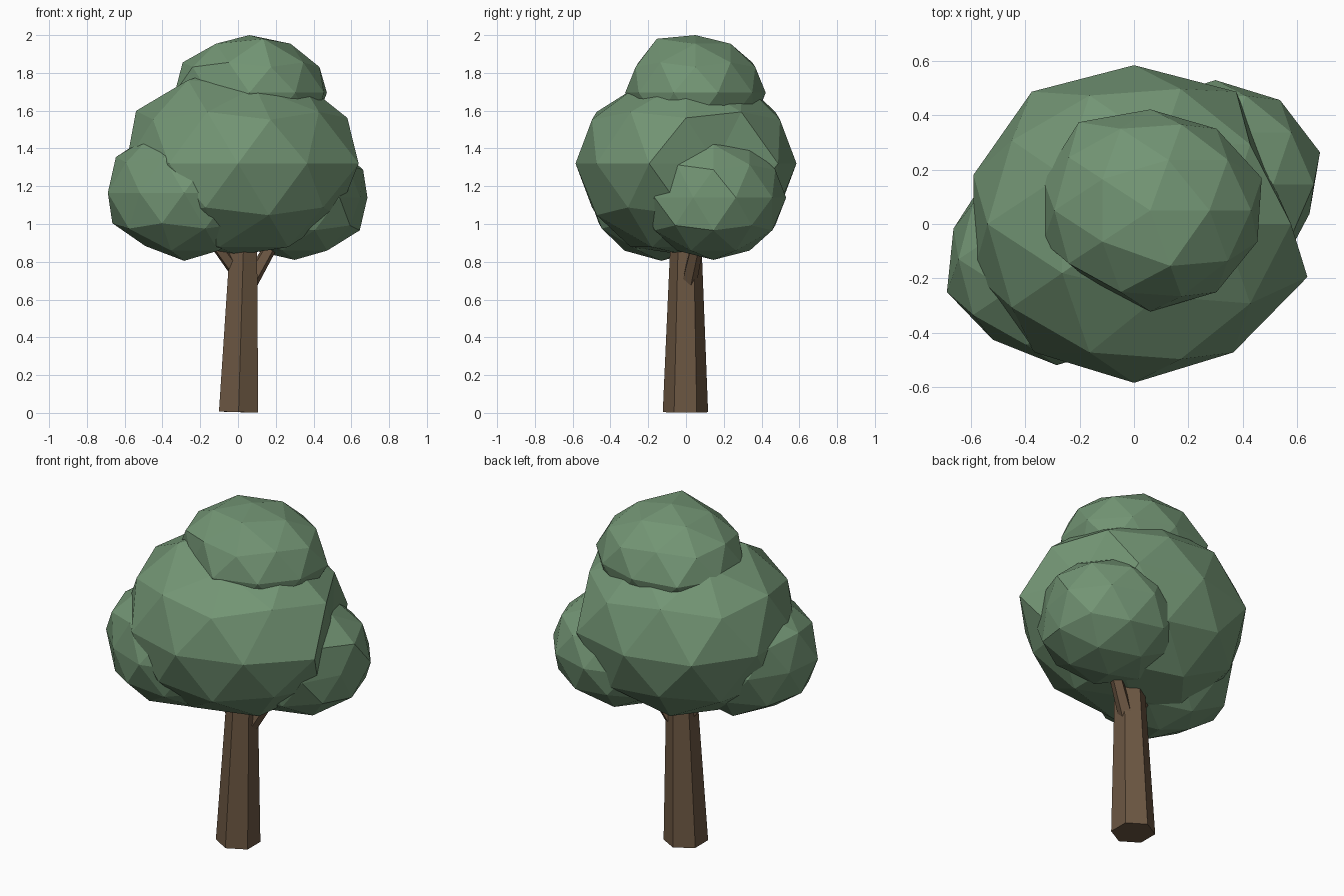
import bpy, bmesh
from mathutils import Vector, Matrix

if "Cube" in bpy.data.objects:
    bpy.data.objects.remove(bpy.data.objects["Cube"])


def material(name, rgb):
    m = bpy.data.materials.new(name)
    m.diffuse_color = (*rgb, 1)
    m.use_nodes = True
    m.node_tree.nodes["Principled BSDF"].inputs["Base Color"].default_value = m.diffuse_color
    return m


LEAF = material("leaf green", (0.17, 0.30, 0.175))
BARK = material("bark brown", (0.15, 0.095, 0.055))


def finish(name, bm, mat):
    mesh = bpy.data.meshes.new(name)
    bm.to_mesh(mesh)
    bm.free()
    mesh.materials.append(mat)
    obj = bpy.data.objects.new(name, mesh)
    bpy.context.collection.objects.link(obj)
    return obj


def clump(name, centre, radii, dents=()):
    """Faceted leaf ball; each dent is (direction, factor) for one vertex."""
    bm = bmesh.new()
    bmesh.ops.create_icosphere(bm, subdivisions=2, radius=1)
    for direction, factor in dents:
        d = Vector(direction)
        v = min(bm.verts, key=lambda v: (v.co.normalized() - d).length)
        v.co *= factor
    bmesh.ops.transform(bm, verts=bm.verts,
                        matrix=Matrix.Translation(centre) @ Matrix.Diagonal((*radii, 1)))
    return finish(name, bm, LEAF)


def limb(name, start, end, r1, r2, sides):
    """Tapered prism between two points."""
    a, b = Vector(start), Vector(end)
    axis = b - a
    bm = bmesh.new()
    bmesh.ops.create_cone(bm, cap_ends=True, segments=sides, radius1=r1,
                          radius2=r2, depth=axis.length)
    tilt = Vector((0, 0, 1)).rotation_difference(axis).to_matrix().to_4x4()
    bmesh.ops.transform(bm, verts=bm.verts,
                        matrix=Matrix.Translation((a + b) / 2) @ tilt)
    return finish(name, bm, BARK)


# Trunk and the two forking branches
limb("trunk", (0.003, -0.003, 0.004), (0.034, 0, 1.05), 0.12, 0.076, 6)
limb("branch_right", (0.03, 0, 0.63), (0.31, 0.11, 1.12), 0.045, 0.028, 5)
limb("branch_left", (0.02, 0, 0.71), (-0.27, -0.11, 1.1), 0.04, 0.025, 5)

# Foliage: large crown, cap on top, one clump low on each side
clump("crown", (0, 0, 1.32), (0.622, 0.585, 0.52),
      [((0.951, 0.309, 0), 0.86), ((0, 0, -1), 0.93), ((0.951, -0.309, 0), 1.08),
       ((0.894, 0, 0.447), 1.04), ((-0.851, 0, 0.526), 1.02),
       ((0.588, 0.809, 0), 1.03), ((-0.588, 0.809, 0), 1.03),
       ((-0.162, -0.5, 0.851), 0.95), ((0.425, -0.309, 0.851), 0.96)])
clump("crown_top", (0.06, 0.05, 1.695), (0.415, 0.372, 0.305),
      [((-0.588, -0.809, 0), 0.88), ((-0.588, 0.809, 0), 1.08),
       ((0.951, 0.309, 0), 1.04), ((-0.162, -0.5, 0.851), 1.1)])
clump("clump_left", (-0.285, -0.13, 1.165), (0.425, 0.39, 0.36),
      [((-0.425, -0.309, 0.851), 0.98), ((-0.951, 0.309, 0), 0.94),
       ((-0.588, -0.809, 0), 0.94), ((-0.526, 0, -0.851), 0.92)])
clump("clump_right", (0.3, 0.145, 1.14), (0.405, 0.385, 0.33),
      [((0.951, -0.309, 0), 0.9)])
